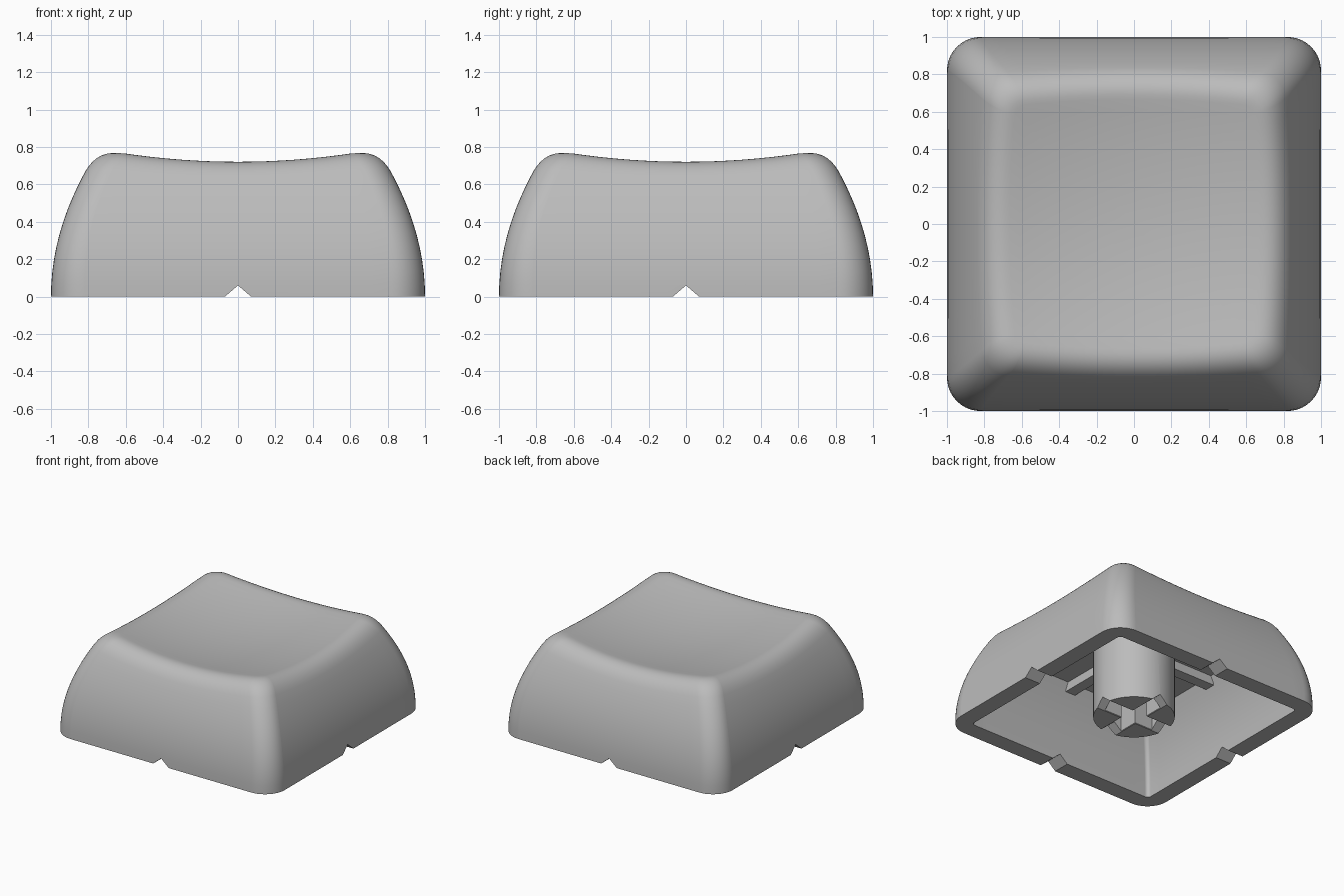
import bpy, bmesh
from math import sin, cos, pi
from mathutils import Matrix

if "Cube" in bpy.data.objects:
    bpy.data.objects.remove(bpy.data.objects["Cube"], do_unlink=True)

# Single plastic colour
GREY = (0.5, 0.5, 0.5, 1)
plastic = bpy.data.materials.new("grey plastic")
plastic.use_nodes = True
plastic.diffuse_color = GREY
plastic.node_tree.nodes["Principled BSDF"].inputs["Base Color"].default_value = GREY

WALL = 0.14       # wall thickness
CEILING = 0.60    # underside of the top
FILLET = 0.11     # setback of the rounded rim


def make_object(name, bm):
    bmesh.ops.recalc_face_normals(bm, faces=bm.faces)
    mesh = bpy.data.meshes.new(name)
    bm.to_mesh(mesh)
    bm.free()
    mesh.materials.append(plastic)
    ob = bpy.data.objects.new(name, mesh)
    bpy.context.collection.objects.link(ob)
    return ob


def box(name, size, centre, turn=0):
    bm = bmesh.new()
    place = Matrix.Rotation(turn, 4, "Z") @ Matrix.Translation(centre)
    bmesh.ops.create_cube(bm, size=1, matrix=place @ Matrix.Diagonal((*size, 1)))
    return make_object(name, bm)


def cut(ob, cutters):
    bpy.context.view_layer.objects.active = ob
    for cutter in cutters:
        cutter.hide_render = True
        mod = ob.modifiers.new("cut", "BOOLEAN")
        mod.operation, mod.solver, mod.object = "DIFFERENCE", "EXACT", cutter
        bpy.ops.object.modifier_apply(modifier=mod.name)


def smooth(ob):
    bpy.ops.object.select_all(action="DESELECT")
    ob.select_set(True)
    bpy.context.view_layer.objects.active = ob
    bpy.ops.object.shade_smooth_by_angle(angle=pi / 6)


def half_width(z):
    return 1 - 0.41 * z * z


def corner_radius(z):
    return 0.18 - 0.06 * z


def dish(x, y):
    return 0.657 + 0.137 * (x * x + y * y)


# Steps round a rounded square: quarter turn, place along the side, corner angle
SIDE, ARC = 16, 10
steps = []
for q in range(4):
    steps += [(q, 2 * i / SIDE - 1, 0) for i in range(SIDE + 1)]
    steps += [(q, 1, pi / 2 * i / ARC) for i in range(1, ARC)]
    steps += [(q, 1, pi / 2 - 0.01)]


def plan(step, w, r):
    q, f, a = step
    x, y = w - r + r * cos(a), f * (w - r) + r * sin(a)
    for _ in range(q):
        x, y = -y, x
    return x, y


def column(step):
    """One strip of the shell, from the ceiling, round the wall, to the dish."""
    pts = []
    for i in range(9):                                  # inner wall, downwards
        z = CEILING * (1 - i / 8)
        pts.append((*plan(step, half_width(z) - WALL, 0.03), z))
    rim = 0.75                                          # where wall meets dish
    for _ in range(12):
        rim = dish(*plan(step, half_width(rim), corner_radius(rim)))
    w, r = half_width(rim), corner_radius(rim)
    start = rim - FILLET
    for i in range(11):                                 # outer wall, upwards
        z = start * i / 10
        pts.append((*plan(step, half_width(z), corner_radius(z)), z))
    a, b = pts[-1], (*plan(step, w, r), rim)
    cx, cy = plan(step, w - FILLET, 0.05)
    c = (cx, cy, dish(cx, cy))
    for i in range(1, 9):                               # rounded rim
        t = i / 8
        pts.append(tuple((1 - t) ** 2 * p + 2 * t * (1 - t) * m + t * t * e
                         for p, m, e in zip(a, b, c)))
    for i in range(1, 12):                              # dished top
        s = 1 - i / 12
        pts.append((cx * s, cy * s, dish(cx * s, cy * s)))
    return pts


# Shell
bm = bmesh.new()
columns = [[bm.verts.new(p) for p in column(s)] for s in steps]
for left, right in zip(columns, columns[1:] + columns[:1]):
    for i in range(len(left) - 1):
        bm.faces.new((left[i], right[i], right[i + 1], left[i + 1]))
bm.faces.new([c[0] for c in columns])
bm.faces.new([c[-1] for c in columns])
shell = make_object("cap_shell", bm)

# Stem
bm = bmesh.new()
bmesh.ops.create_cone(bm, cap_ends=True, segments=64, radius1=0.305, radius2=0.305,
                      depth=0.62, matrix=Matrix.Translation((0, 0, 0.31)))
stem = make_object("stem", bm)

# V grooves across the bottom, and the cross socket in the stem
grooves, slots = [], []
for turn in (0, pi / 2):
    bm = bmesh.new()
    ends = [[bm.verts.new(p) for p in ((x, -0.14, -0.06), (x, 0.14, -0.06), (x, 0, 0.06))]
            for x in (-1.2, 1.2)]
    for end in ends:
        bm.faces.new(end)
    for i in range(3):
        j = (i + 1) % 3
        bm.faces.new((ends[0][i], ends[0][j], ends[1][j], ends[1][i]))
    bm.transform(Matrix.Rotation(turn, 4, "Z"))
    grooves.append(make_object("groove_cutter", bm))
    slots.append(box("slot_cutter", (0.456, 0.13, 0.52), (0, 0, 0.16), turn))
cut(shell, grooves)
cut(stem, slots + grooves)
for cutter in grooves + slots:
    bpy.data.objects.remove(cutter, do_unlink=True)
smooth(shell)
smooth(stem)

# Ribs from the stem to the walls
for i, side in enumerate(("left", "back", "right", "front")):
    box("rib_" + side, (0.46, 0.09, 0.08), (0.51, 0, 0.57), i * pi / 2)
